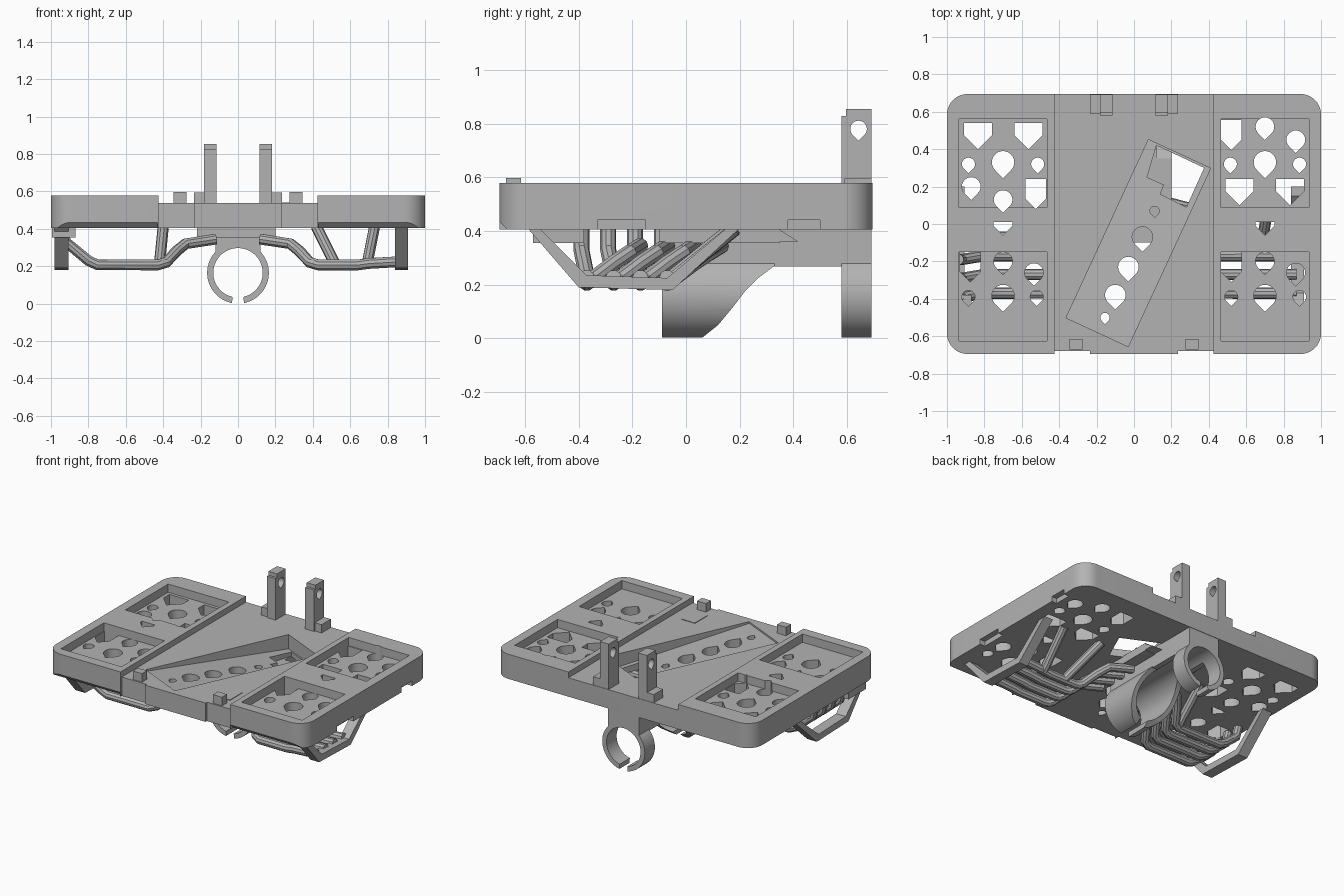
import bpy, bmesh, math
from mathutils import Vector, Matrix

if "Cube" in bpy.data.objects:
    bpy.data.objects.remove(bpy.data.objects["Cube"])

grey = bpy.data.materials.new("mid_grey")
grey.use_nodes = True
colour = (0.45, 0.45, 0.45, 1)
grey.diffuse_color = colour
grey.node_tree.nodes["Principled BSDF"].inputs["Base Color"].default_value = colour


def finish(name, bm):
    bmesh.ops.recalc_face_normals(bm, faces=bm.faces[:])
    mesh = bpy.data.meshes.new(name)
    bm.to_mesh(mesh)
    bm.free()
    mesh.materials.append(grey)
    ob = bpy.data.objects.new(name, mesh)
    bpy.context.collection.objects.link(ob)
    return ob


def add_prism(bm, pts, lo, hi, axis="z"):
    place = {"z": lambda a, b, c: (a, b, c),
             "y": lambda a, b, c: (a, c, b),
             "x": lambda a, b, c: (c, a, b)}[axis]
    face = bm.faces.new([bm.verts.new(place(a, b, lo)) for a, b in pts])
    new = bmesh.ops.extrude_face_region(bm, geom=[face])["geom"]
    move = Vector(place(0, 0, hi - lo))
    bmesh.ops.translate(bm, verts=[v for v in new if isinstance(v, bmesh.types.BMVert)], vec=move)


def prism(name, outlines, lo, hi, axis="z"):
    bm = bmesh.new()
    for pts in outlines:
        add_prism(bm, pts, lo, hi, axis)
    return finish(name, bm)


def rect(x0, x1, y0, y1):
    return [(x0, y0), (x1, y0), (x1, y1), (x0, y1)]


def box(name, x0, x1, y0, y1, z0, z1):
    return prism(name, [rect(x0, x1, y0, y1)], z0, z1)


def arc(cx, cy, r, a0, a1, n):
    steps = [math.radians(a0 + (a1 - a0) * i / n) for i in range(n + 1)]
    return [(cx + r * math.cos(a), cy + r * math.sin(a)) for a in steps]


def drop(x, y, r):
    return arc(x, y, r, -45, 225, 18) + [(x, y - r * 1.41)]


def house(x0, x1, top, tip):
    half = (x1 - x0) / 2
    eave = tip + half
    return [(x0, eave), (x0 + half, tip), (x1, eave), (x1, top), (x0, top)]


def cut(ob, cutter):
    mod = ob.modifiers.new("cut", "BOOLEAN")
    mod.operation, mod.solver, mod.object = "DIFFERENCE", "EXACT", cutter
    bpy.context.view_layer.objects.active = ob
    bpy.ops.object.modifier_apply(modifier=mod.name)
    bpy.data.objects.remove(cutter)


def smooth(ob):
    bpy.ops.object.select_all(action="DESELECT")
    ob.select_set(True)
    bpy.context.view_layer.objects.active = ob
    bpy.ops.object.shade_smooth_by_angle(angle=math.radians(30))


# Tray with rounded corners
X, Y, R = 1.0, 0.695, 0.11
outline = []
for sx, sy, start in ((1, 1, 0), (-1, 1, 90), (-1, -1, 180), (1, -1, 270)):
    outline += arc(sx * (X - R), sy * (Y - R), R, start, start + 90, 10)
tray = prism("tray", [outline], 0.405, 0.578)

# Lower middle channel and the four side pockets
cut(tray, box("channel_cutter", -0.425, 0.425, -1, 1, 0.537, 0.7))
pockets = [rect(min(s * 0.465, s * 0.935), max(s * 0.465, s * 0.935), y, y + 0.475)
           for s in (-1, 1) for y in (-0.625, 0.087)]
cut(tray, prism("pocket_cutter", pockets, 0.52, 0.7))

# Diagonal pocket whose floor falls toward the rear
slot = prism("slot_cutter", [[(-0.525, 0.525), (0.525, 0.437), (0.525, 0.7), (-0.525, 0.7)]],
             -0.183, 0.183, "x")
slot.data.transform(Matrix.Translation((0.023, -0.102, 0)) @ Matrix.Rotation(math.radians(-24.8), 4, "Z"))
cut(tray, slot)

# Through holes
holes = [drop(s * x, y, r) for s in (-1, 1) for x, y, r in (
    (0.885, 0.32, 0.035), (0.7, 0.33, 0.06), (0.515, 0.32, 0.035),
    (0.885, -0.39, 0.035), (0.7, -0.385, 0.06), (0.52, -0.39, 0.035), (0.7, -0.2, 0.05))]
holes += [drop(x, y, 0.05) for x, y in (
    (-0.87, 0.2), (-0.7, 0.13), (0.7, 0.52), (0.865, 0.45), (-0.535, -0.26), (0.865, -0.26))]
holes += [house(x - 0.075, x + 0.075, top, top - 0.14) for x, top in (
    (-0.835, 0.54), (-0.565, 0.54), (0.565, 0.24), (0.835, 0.24))]
holes += [house(x - 0.055, x + 0.055, top, top - 0.16) for x, top in (
    (0.52, 0.555), (-0.525, 0.24), (-0.875, -0.15), (0.52, -0.15))]
holes += [house(x - 0.05, x + 0.05, 0.01, -0.06) for x in (-0.7, 0.7)]
holes += [drop(x, y, 0.055) for x, y in ((0.045, -0.07), (-0.03, -0.23), (-0.1, -0.38))]
holes += [drop(x, y, 0.025) for x, y in ((0.11, 0.07), (-0.155, -0.5))]
holes += [[(0.12, 0.42), (0.07, 0.25), (0.16, 0.21), (0.14, 0.16), (0.28, 0.09), (0.375, 0.3)]]
cut(tray, prism("hole_cutter", holes, 0.3, 0.8))

# Chamfered lower front edges and small side notches
for s in (-1, 1):
    edge = prism("edge_cutter", [[(-0.72, 0.39), (-0.65, 0.39), (-0.72, 0.46)]],
                 *sorted((s * 0.43, s * 1.1)), "x")
    cut(tray, edge)
    relief = box("relief_cutter", *sorted((s * 0.235, s * 0.425)), -0.8, -0.68, 0.3, 0.7)
    cut(tray, relief)
notches = [rect(-0.33, -0.15, 0.38, 0.44), rect(0.38, 0.5, 0.38, 0.44)]
cut(tray, prism("notch_cutter", notches, 0.96, 1.1, "x"))
smooth(tray)

# Rear posts with eyelets, feet, and front clips
for s, side in ((-1, "right"), (1, "left")):
    x0, x1 = sorted((s * 0.115, s * 0.182))
    shape = [(0.58, 0.53), (0.692, 0.53), (0.692, 0.855), (0.597, 0.855), (0.597, 0.828), (0.58, 0.828)]
    post = prism(side + "_post", [shape], x0, x1, "x")
    cut(post, prism("eyelet_cutter", [drop(0.643, 0.78, 0.031)], x0 - 0.1, x1 + 0.1, "x"))
    a, b = sorted((s * 0.18, s * 0.235))
    box(side + "_post_foot", a, b, 0.59, 0.692, 0.53, 0.595)
    a, b = sorted((s * 0.275, s * 0.345))
    box(side + "_front_clip", a, b, -0.67, -0.615, 0.53, 0.597)
box("surface_pad", 0.235, 0.34, -0.575, -0.435, 0.535, 0.541)

# Open clamp rings below
def ring(name, y0, y1):
    pts = arc(0, 0.165, 0.165, -79, 259, 56) + arc(0, 0.165, 0.132, 257, -77, 56)
    return prism(name, [pts], y0, y1, "y")


smooth(ring("rear_clamp", 0.58, 0.692))
scoop = ring("front_clamp", -0.09, 0.33)
curve = [(0.03, -0.02), (0.07, 0.01), (0.12, 0.05), (0.17, 0.11), (0.22, 0.175),
         (0.27, 0.225), (0.33, 0.27), (0.4, 0.27), (0.4, -0.02)]
cut(scoop, prism("scoop_cutter", [curve], -0.3, 0.3, "x"))
smooth(scoop)

# Clamp spine and its mounting block
spine = box("clamp_spine", -0.12, 0.12, -0.09, 0.692, 0.268, 0.37)
cut(spine, prism("bore_cutter", [arc(0, 0.165, 0.132, 0, 354, 59)], -0.5, 1, "y"))
smooth(spine)
box("mounting_block", -0.22, 0.2, -0.1, 0.35, 0.355, 0.41)
prism("mounting_wedge", [[(0.34, 0.36), (0.42, 0.36), (0.34, 0.41)]], -0.22, 0.2, "x")
box("rear_block", -0.12, 0.12, 0.35, 0.692, 0.36, 0.41)


# Bent tubes under both sides
def tube(name, pts, radius=0.03):
    data = bpy.data.curves.new(name, "CURVE")
    data.dimensions = "3D"
    data.bevel_depth, data.bevel_resolution, data.use_fill_caps = radius, 3, True
    line = data.splines.new("POLY")
    line.points.add(len(pts) - 1)
    for p, co in zip(line.points, pts):
        p.co = (*co, 1)
    ob = bpy.data.objects.new(name, data)
    bpy.context.collection.objects.link(ob)
    data.materials.append(grey)
    bpy.ops.object.select_all(action="DESELECT")
    ob.select_set(True)
    bpy.context.view_layer.objects.active = ob
    bpy.ops.object.convert(target="MESH")
    smooth(bpy.context.object)


for i in range(4):
    y = -0.37 + 0.1 * i
    for s, side in ((-1, "right"), (1, "left")):
        path = [(s * 0.12, y + 0.2, 0.345), (s * 0.28, y + 0.16, 0.32), (s * 0.33, y + 0.1, 0.28),
                (s * 0.385, y + 0.02, 0.22), (s * 0.43, y, 0.207)]
        if s < 0:
            path += [(-0.75, y, 0.207), (-0.8, y, 0.23), (-0.92, y - 0.02, 0.33), (-0.94, y - 0.02, 0.41)]
        else:
            path += [(0.64, y, 0.207), (0.7, y, 0.215), (0.87, y, 0.225)]
        tube(f"{side}_tube_{i + 1}", path)
tube("left_inner_brace", [(0.52, -0.07, 0.21), (0.42, 0.18, 0.41)])
tube("left_outer_brace", [(0.69, -0.07, 0.21), (0.73, 0.18, 0.41)])
tube("right_inner_brace", [(-0.42, -0.07, 0.21), (-0.4, 0.18, 0.41)])

# Flat outer straps
strap = [(-0.59, 0.41), (-0.4, 0.19), (-0.05, 0.18), (0.2, 0.41),
         (0.15, 0.41), (-0.07, 0.225), (-0.37, 0.235), (-0.545, 0.41)]
prism("left_strap", [strap], 0.84, 0.91, "x")
prism("right_strap", [strap], -0.98, -0.905, "x")
box("right_side_block", -0.995, -0.87, -0.57, -0.38, 0.355, 0.41)
